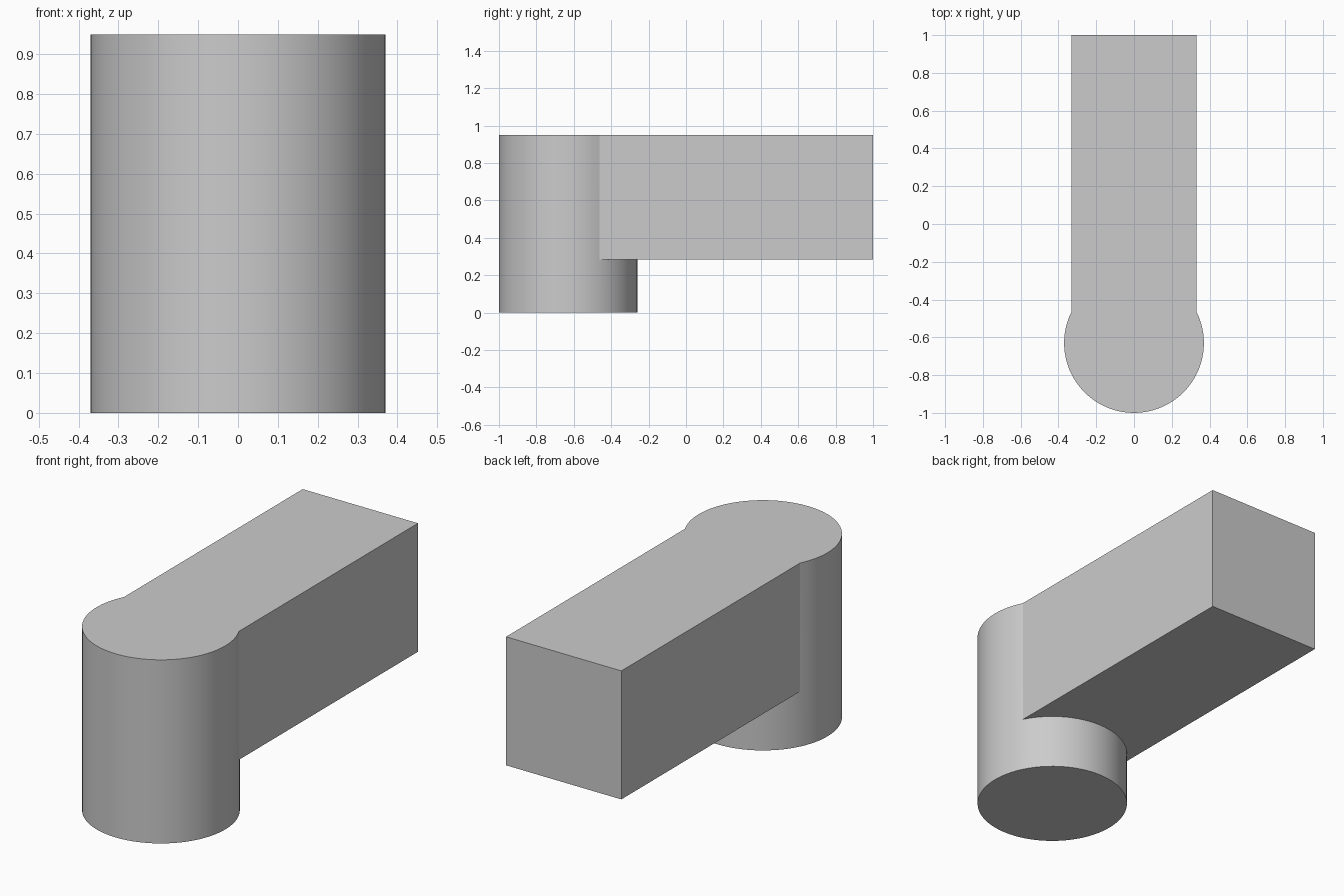
import bpy, bmesh, math

cube = bpy.data.objects.get("Cube")
if cube:
    bpy.data.objects.remove(cube, do_unlink=True)

RADIUS, CENTRE_Y = 0.37, -0.63      # round post
HALF_W, BACK_Y = 0.33, 1.0          # rectangular arm
BOTTOM, UNDER, TOP = 0.0, 0.285, 0.95

grey = bpy.data.materials.new("plain grey")
grey.use_nodes = True
colour = (0.6, 0.6, 0.6, 1)
grey.diffuse_color = colour
grey.node_tree.nodes["Principled BSDF"].inputs["Base Color"].default_value = colour


def arc(start, end, steps):
    """Points on the post outline, from start to end inclusive."""
    angles = [start + (end - start) * i / steps for i in range(steps + 1)]
    return [(RADIUS * math.cos(a), CENTRE_Y + RADIUS * math.sin(a)) for a in angles]


bm = bmesh.new()


def ring(points, z):
    return [bm.verts.new((x, y, z)) for x, y in points]


def walls(low, high):
    """Quads between two matching open rows of vertices."""
    for i in range(len(low) - 1):
        bm.faces.new((low[i], low[i + 1], high[i + 1], high[i]))


# Post outline, split where the arm sides meet it
join = math.acos(HALF_W / RADIUS)
front = arc(math.pi - join, math.tau + join, 48)
back = arc(join, math.pi - join, 26)
outline = front + back[1:-1]
corners = [(HALF_W, BACK_Y), (-HALF_W, BACK_Y)]
n = len(front)

# Post below the arm
base = ring(outline, BOTTOM)
collar = ring(outline, UNDER)
bm.faces.new(base)
walls(base + base[:1], collar + collar[:1])

# Keyhole-shaped upper body: front curve, sides and back end
low_corners = ring(corners, UNDER)
upper_low = collar[:n] + low_corners
upper_high = ring(front + corners, TOP)
walls(upper_low + upper_low[:1], upper_high + upper_high[:1])
bm.faces.new(upper_high)

# Underside of the arm, cut around the post
bm.faces.new(collar[n - 1:] + [collar[0]] + low_corners[::-1])

bmesh.ops.recalc_face_normals(bm, faces=bm.faces)
# Triangulate only the concave caps
bmesh.ops.triangulate(bm, faces=[f for f in bm.faces if len(f.verts) > 4])
mesh = bpy.data.meshes.new("post_and_arm")
bm.to_mesh(mesh)
bm.free()
mesh.materials.append(grey)

body = bpy.data.objects.new("post_and_arm", mesh)
bpy.context.collection.objects.link(body)
bpy.ops.object.select_all(action="DESELECT")
body.select_set(True)
bpy.context.view_layer.objects.active = body
bpy.ops.object.shade_smooth_by_angle(angle=math.radians(20))
